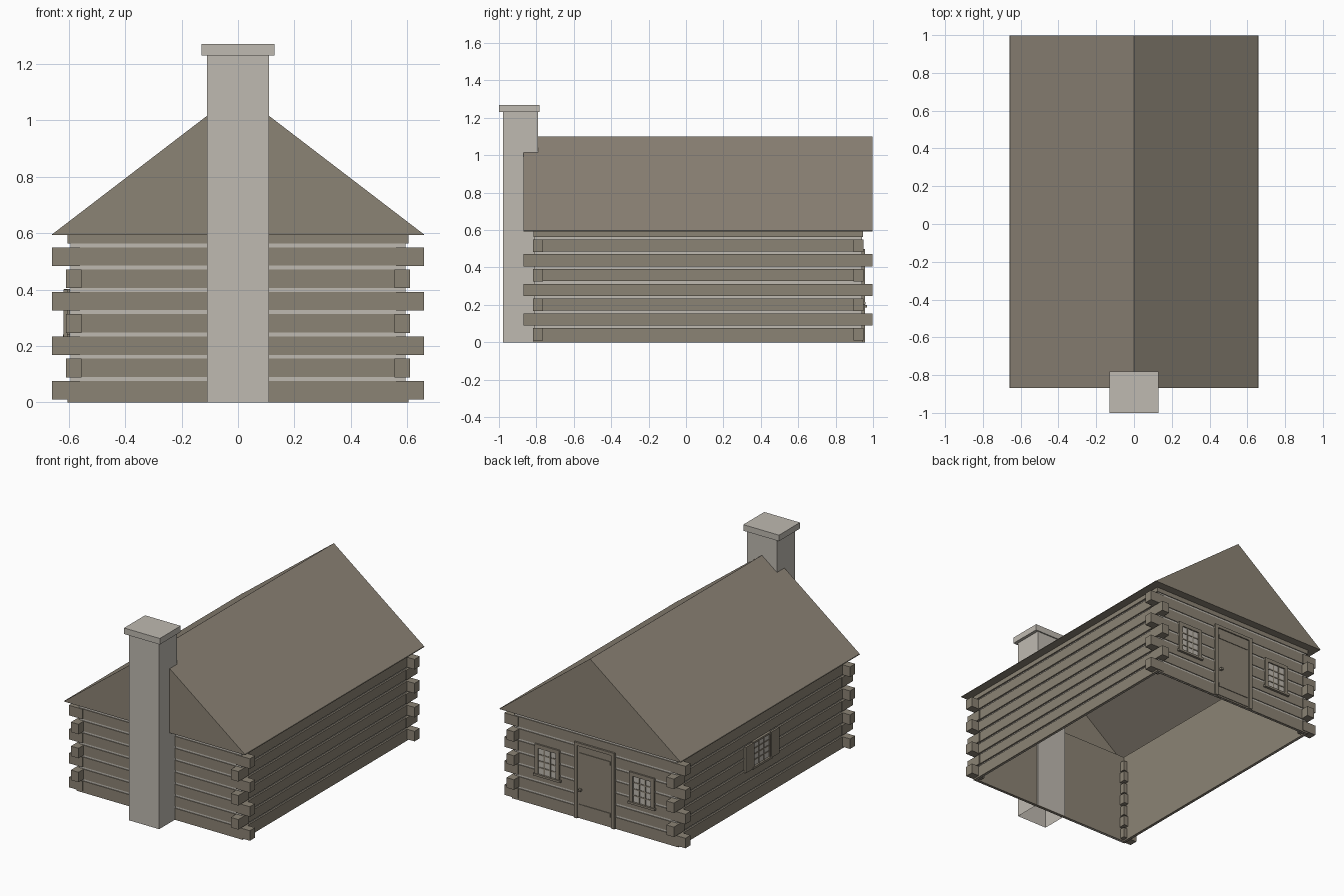
import bpy, bmesh

if "Cube" in bpy.data.objects:
    bpy.data.objects.remove(bpy.data.objects["Cube"])


def material(name, rgb):
    m = bpy.data.materials.new(name)
    m.use_nodes = True
    color = (*rgb, 1)
    m.diffuse_color = color
    bsdf = next(n for n in m.node_tree.nodes if n.type == 'BSDF_PRINCIPLED')
    bsdf.inputs["Base Color"].default_value = color
    return m


WOOD = material("weathered wood", (0.26, 0.228, 0.176))
ROOF = material("roof boards", (0.265, 0.23, 0.183))
STONE = material("pale stone", (0.52, 0.49, 0.44))

CY = 0.065               # centre of the cabin along y
HX, HY = 0.605, 0.88     # half size of the log walls
EAVE, RIDGE = 0.595, 1.1
RX, RY = 0.66, 0.933     # half size of the roof
LINING = 0.018           # wall thickness
STEP = 0.079             # height of one log course


def finish(name, bm, mats):
    mesh = bpy.data.meshes.new(name)
    bm.to_mesh(mesh)
    bm.free()
    for m in mats:
        mesh.materials.append(m)
    ob = bpy.data.objects.new(name, mesh)
    bpy.context.collection.objects.link(ob)
    return ob


def add_box(bm, xs, ys, zs, open_bottom=False):
    verts = bmesh.ops.create_cube(bm, size=1)["verts"]
    for v in verts:
        v.co = [r[0] if c < 0 else r[1] for c, r in zip(v.co, (xs, ys, zs))]
    if open_bottom:
        low = [f for f in {f for v in verts for f in v.link_faces}
               if all(abs(v.co.z - zs[0]) < 1e-6 for v in f.verts)]
        bmesh.ops.delete(bm, geom=low, context='FACES_ONLY')


def boxes(name, parts, mat):
    bm = bmesh.new()
    for p in parts:
        add_box(bm, *p)
    return finish(name, bm, [mat])


def on_wall(side, us, ds, zs):
    """Ranges of a box on a wall: us along it, ds outward from its face."""
    axis, sign = side
    half, mid = (HX, 0) if axis == "x" else (HY, CY)
    out = sorted(mid + sign * (half + d) for d in ds)
    return (out, us, zs) if axis == "x" else (us, out, zs)


SIDES = {"left": ("x", 1), "right": ("x", -1), "back": ("y", 1), "front": ("y", -1)}

# Log walls: lining, pale chinking and logs
for label, side in SIDES.items():
    if side[0] == "x":
        u0, u1, recess = CY - HY, CY + HY, 0.011
    else:
        u0, u1, recess = -HX, HX, 0.005
    inset = 0.012
    boxes(label + "_wall_lining",
          [on_wall(side, (u0 + inset, u1 - inset), (-LINING, -0.015), (0, EAVE))], WOOD)
    boxes(label + "_chinking",
          [on_wall(side, (u0 + inset, u1 - inset), (-0.015, -recess), (0, EAVE))], STONE)
    logs = []
    for k in range(8):
        low = STEP * k + 0.011 if k else 0
        high = min(STEP * k + 0.076, EAVE)
        logs.append(on_wall(side, (u0, u1), (-0.015, 0), (low, high)))
    boxes(label + "_logs", logs, WOOD)

# Crossing log ends at the four corners, alternating by course
ends = []
for k in range(7):
    zs = (STEP * k + 0.01, STEP * k + 0.076)
    for sx in (-1, 1):
        for sy in (-1, 1):
            rx, ry = ((0.56, RX), (0.83, 0.884)) if k % 2 == 0 else ((0.555, 0.61), (0.82, RY))
            ends.append((sorted(sx * a for a in rx), sorted(CY + sy * a for a in ry), zs))
boxes("log_ends", ends, WOOD)

# Roof: two slopes and two gables, open inside
bm = bmesh.new()
rings = []
for y in (CY - RY, CY + RY):
    rings.append([bm.verts.new(c) for c in ((-RX, y, EAVE), (0, y, RIDGE), (RX, y, EAVE))])
a, b = rings
for i in (0, 1):
    bm.faces.new((a[i], a[i + 1], b[i + 1], b[i]))
for ring in (a, b[::-1]):
    bm.faces.new(ring).material_index = 1
bmesh.ops.recalc_face_normals(bm, faces=bm.faces)
bm.normal_update()
if any(f.normal.z < -0.1 for f in bm.faces):
    bmesh.ops.reverse_faces(bm, faces=bm.faces)
finish("roof", bm, [ROOF, WOOD])

# Soffit ring under the overhang
zs = (EAVE - 0.002, EAVE + 0.002)
ix, iy = HX - LINING, HY - LINING
soffit = []
for s in (-1, 1):
    soffit.append((sorted((s * ix, s * RX)), (CY - RY, CY + RY), zs))
    soffit.append(((-ix, ix), sorted((CY + s * iy, CY + s * RY)), zs))
boxes("soffit", soffit, WOOD)

# Chimney, hollow and open below, with its cap
boxes("chimney", [((-0.11, 0.11), (-0.978, -0.79), (0, 1.232), True)], STONE)
boxes("chimney_cap", [((-0.13, 0.13), (-1, -0.782), (1.23, 1.27))], STONE)


def window(name, side, mid, width, z0, z1, trim):
    """Pale panes behind muntins, in a trim frame with a sill."""
    h = width / 2
    boxes(name + "_glass", [on_wall(side, (mid - h, mid + h), (-0.01, 0.003), (z0, z1))], STONE)
    bars = []
    for i in (1, 2):
        u = mid - h + width * i / 3
        bars.append(on_wall(side, (u - 0.004, u + 0.004), (0, 0.007), (z0, z1)))
    for i in (1, 2, 3):
        z = z0 + (z1 - z0) * i / 4
        bars.append(on_wall(side, (mid - h, mid + h), (0, 0.006), (z - 0.004, z + 0.004)))
    for s in (-1, 1):
        us = sorted((mid + s * h, mid + s * (h + trim)))
        bars.append(on_wall(side, us, (-0.01, 0.011), (z0, z1)))
    us = (mid - h - trim, mid + h + trim)
    bars.append(on_wall(side, us, (-0.01, 0.011), (z1, z1 + trim)))
    sill = (us[0] - 0.008, us[1] + 0.008)
    bars.append(on_wall(side, sill, (-0.01, 0.016), (z0 - 0.014, z0)))
    boxes(name + "_frame", bars, WOOD)


# Back windows and the shuttered side window
window("back_left_window", SIDES["back"], 0.345, 0.13, 0.215, 0.385, 0.025)
window("back_right_window", SIDES["back"], -0.345, 0.13, 0.215, 0.385, 0.025)
SIDE_MID = 0.085
window("side_window", SIDES["right"], SIDE_MID, 0.16, 0.24, 0.39, 0.012)
shutters = []
for s in (-1, 1):
    us = sorted((SIDE_MID + s * 0.093, SIDE_MID + s * 0.175))
    shutters.append(on_wall(SIDES["right"], us, (0, 0.014), (0.23, 0.4)))
boxes("shutters", shutters, WOOD)

# Back door with frame, battens and knob
back = SIDES["back"]
boxes("door", [on_wall(back, (-0.125, 0.125), (-0.01, 0.004), (0.01, 0.48))], WOOD)
frame = [on_wall(back, sorted((s * 0.125, s * 0.147)), (-0.01, 0.012), (0, 0.5)) for s in (-1, 1)]
frame.append(on_wall(back, (-0.125, 0.125), (-0.01, 0.012), (0.48, 0.5)))
boxes("door_frame", frame, WOOD)
boxes("door_battens", [on_wall(back, (-0.115, 0.115), (0, 0.008), (z, z + 0.025))
                       for z in (0.07, 0.41)], WOOD)
boxes("door_knob", [on_wall(back, (0.095, 0.11), (0, 0.024), (0.185, 0.2))], WOOD)
